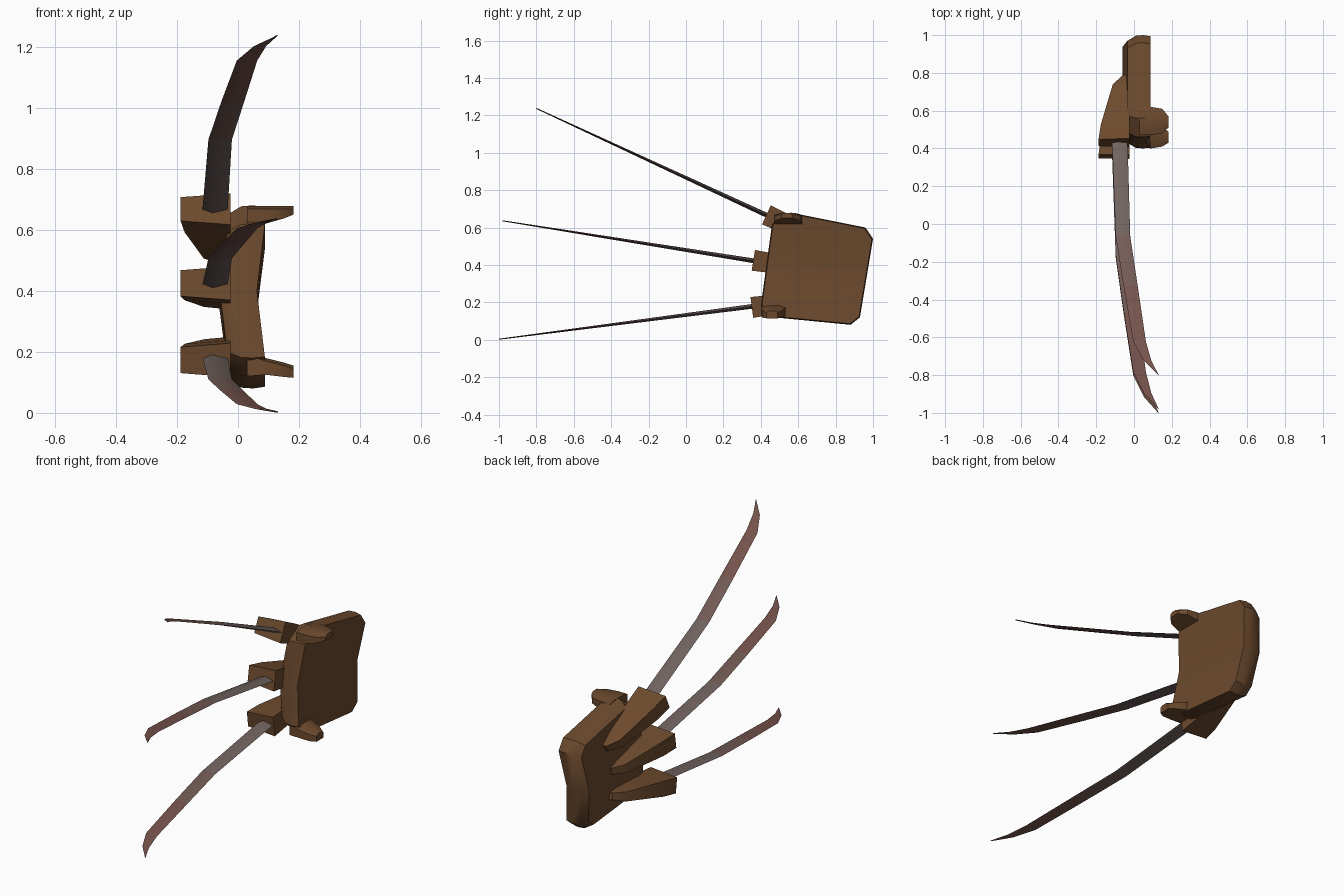
import bpy, bmesh, math
from mathutils import Vector

cube = bpy.data.objects.get("Cube")
if cube:
    bpy.data.objects.remove(cube, do_unlink=True)


def material(name, rgb):
    m = bpy.data.materials.new(name)
    m.use_nodes = True
    m.diffuse_color = (*rgb, 1)
    m.node_tree.nodes["Principled BSDF"].inputs["Base Color"].default_value = (*rgb, 1)
    return m


leather = material("brown leather", (0.150, 0.068, 0.027))
steel = material("dull steel", (0.165, 0.125, 0.115))
stained = material("stained steel", (0.175, 0.105, 0.092))
rust = material("reddish steel", (0.185, 0.088, 0.073))


def loft(name, rings, mats, split=None, band=None, angle=35):
    """Skin equal rings; split=(a, b) folds both caps, band gives a material per ring."""
    bm = bmesh.new()
    loops = [[bm.verts.new(p) for p in ring] for ring in rings]
    n = len(loops[0])
    for k, (lo, hi) in enumerate(zip(loops, loops[1:])):
        for i in range(n):
            j = (i + 1) % n
            f = bm.faces.new((lo[i], lo[j], hi[j], hi[i]))
            f.material_index = band[k] if band else 0
    for cap, last in ((loops[0], 0), (loops[-1], 1)):
        if split:
            a, b = split
            caps = [cap[a:b + 1], cap[b:] + cap[:a + 1]]
        else:
            caps = [cap]
        for c in caps:
            f = bm.faces.new(c)
            f.material_index = band[-1] if band and last else 0
    bmesh.ops.recalc_face_normals(bm, faces=bm.faces[:])
    mesh = bpy.data.meshes.new(name)
    bm.to_mesh(mesh)
    bm.free()
    for m in mats:
        mesh.materials.append(m)
    ob = bpy.data.objects.new(name, mesh)
    bpy.context.collection.objects.link(ob)
    bpy.ops.object.select_all(action='DESELECT')
    ob.select_set(True)
    bpy.context.view_layer.objects.active = ob
    bpy.ops.object.shade_smooth_by_angle(angle=math.radians(angle))
    return ob


# Hand plate: chamfered outline in y, z, bowed so its top and bottom curl to +x
outline = [(0.43, 0.40), (0.46, 0.62), (0.56, 0.68), (0.96, 0.60), (1.0, 0.54),
           (0.965, 0.33), (0.93, 0.12), (0.88, 0.08), (0.47, 0.12), (0.40, 0.18)]
cy, cz = 0.70, 0.37
layers = [(-0.06, -0.035, 0.90), (-0.035, 0.01, 0.99), (0.03, 0.05, 1.0), (0.062, 0.088, 0.98)]
rings = []
for mid, end, s in layers:
    ring = []
    for i, (y, z) in enumerate(outline):
        x = mid if i in (0, 5) else end
        ring.append((x, cy + (y - cy) * s, cz + (z - cz) * s))
    rings.append(ring)
loft("hand_plate", rings, [leather], split=(0, 5))


# Grip prongs: tapered blocks on the inner face, listed as (x, y0, y1, z0, z1)
def prong(name, sections):
    rings = []
    for x, y0, y1, z0, z1 in sections:
        c = 0.25 * (y1 - y0)
        rings.append([(x, y0, z0), (x, y1, z0), (x, y1, z1 - 0.01),
                      (x, y1 - c, z1), (x, y0 + c, z1), (x, y0, z1 - 0.01)])
    loft(name, rings, [leather])


prong("upper_prong", [(0.03, 0.47, 0.62, 0.60, 0.678), (0.09, 0.47, 0.62, 0.62, 0.678),
                      (0.15, 0.48, 0.61, 0.637, 0.678), (0.182, 0.51, 0.57, 0.65, 0.678)])
prong("lower_prong", [(0.03, 0.41, 0.54, 0.12, 0.20), (0.09, 0.40, 0.53, 0.125, 0.18),
                      (0.15, 0.41, 0.51, 0.118, 0.165), (0.182, 0.43, 0.49, 0.115, 0.155)])

# Knuckle profile: distance back, outer x, half heights at outer and inner side
knuckle = [(0.0, -0.188, 0.043, 0.056), (0.09, -0.175, 0.042, 0.053),
           (0.33, -0.112, 0.026, 0.034), (0.385, -0.06, 0.018, 0.026)]
# Blade profile: fraction of length, outer x, inner x
blade = [(0, -0.118, -0.035), (0.42, -0.097, -0.02), (0.63, -0.055, 0.02),
         (0.86, -0.004, 0.063), (0.94, 0.052, 0.092), (1, 0.128, 0.131)]

# Each claw: knuckle front centre, blade root and blade tip, as (y, z)
claws = {"upper": ((0.43, 0.668), (0.47, 0.648), (-0.80, 1.237)),
         "middle": ((0.36, 0.425), (0.42, 0.413), (-0.98, 0.636)),
         "lower": ((0.352, 0.173), (0.42, 0.187), (-1.0, 0.003))}

for label, (front, root, tip) in claws.items():
    front, root, tip = (Vector((0, *p)) for p in (front, root, tip))
    forward = (tip - root).normalized()
    up = Vector((1, 0, 0)).cross(forward)

    rings = []
    for d, xo, ho, hi in knuckle:
        c = front - forward * d
        rings.append([c + Vector((x, 0, 0)) + up * h
                      for x, h in ((xo, ho), (-0.025, hi), (-0.025, -hi), (xo, -ho))])
    loft(label + "_knuckle", rings, [leather])

    rings = []
    for t, xo, xi in blade:
        c = root.lerp(tip, t)
        half = 0.013 * (1 - 0.8 * t)
        spine = xo + 0.4 * (xi - xo)
        rings.append([c + Vector((x, 0, 0)) + up * h
                      for x, h in ((xo, 0), (spine, half), (xi, 0), (spine, -half))])
    loft(label + "_blade", rings, [steel, stained, rust], band=[0, 1, 2, 2, 2])
